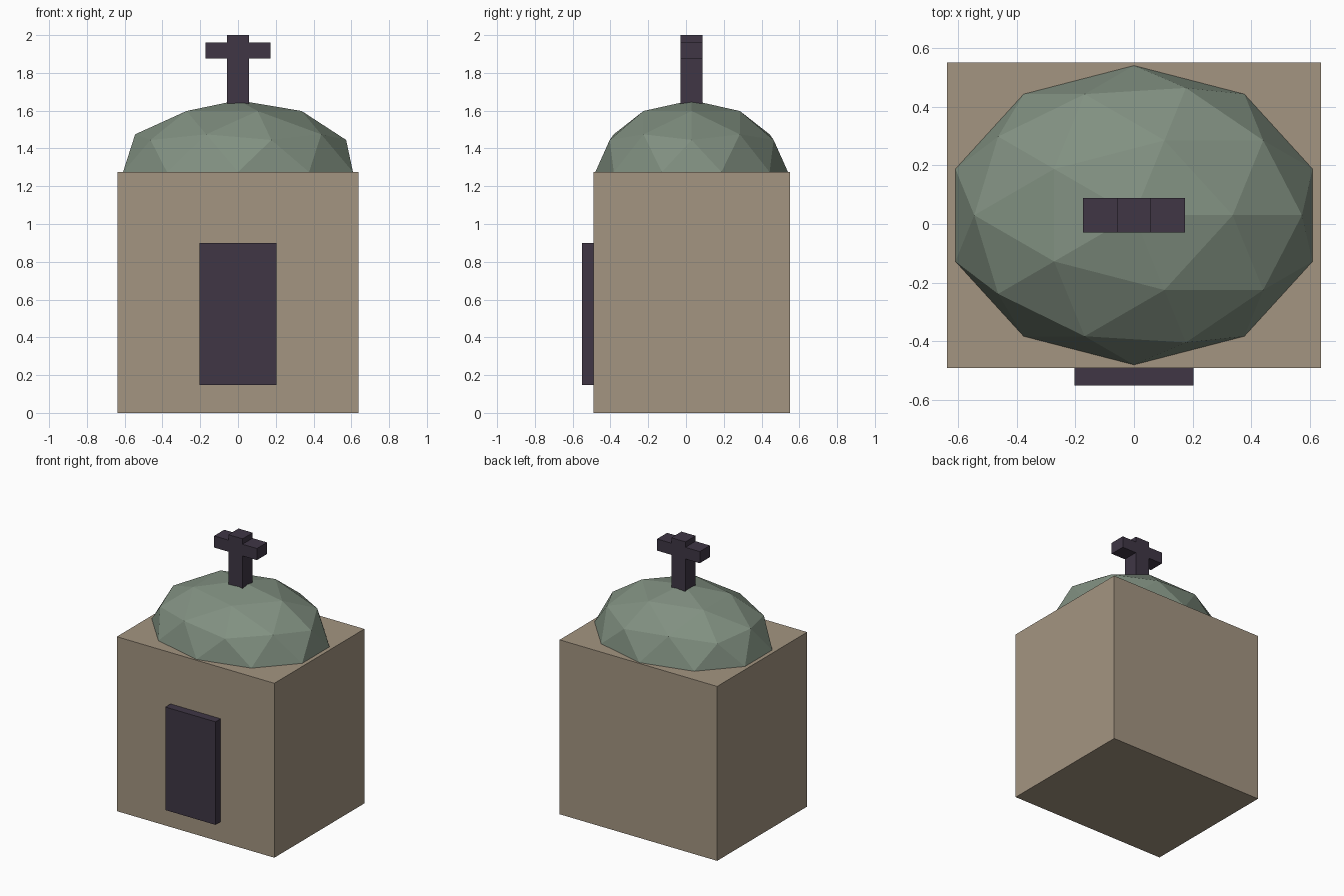
import bpy, bmesh
from mathutils import Matrix

if "Cube" in bpy.data.objects:
    bpy.data.objects.remove(bpy.data.objects["Cube"])


def material(name, color):
    m = bpy.data.materials.new(name)
    m.diffuse_color = (*color, 1)
    m.use_nodes = True
    m.node_tree.nodes["Principled BSDF"].inputs["Base Color"].default_value = m.diffuse_color
    return m


def add_object(name, bm, mat):
    bmesh.ops.recalc_face_normals(bm, faces=bm.faces)
    mesh = bpy.data.meshes.new(name)
    bm.to_mesh(mesh)
    bm.free()
    mesh.materials.append(mat)
    obj = bpy.data.objects.new(name, mesh)
    bpy.context.collection.objects.link(obj)
    return obj


def box(name, lo, hi, mat):
    bm = bmesh.new()
    bmesh.ops.create_cube(bm, size=1)
    for v in bm.verts:
        v.co = [a + (c + 0.5) * (b - a) for a, b, c in zip(lo, hi, v.co)]
    return add_object(name, bm, mat)


stone = material("stone", (0.37, 0.30, 0.22))
copper = material("weathered_copper", (0.22, 0.28, 0.22))
dark = material("dark_wood", (0.05, 0.037, 0.06))

# Square building and door slab
box("building", (-0.637, -0.49, 0), (0.637, 0.55, 1.275), stone)
box("door", (-0.203, -0.55, 0.147), (0.203, -0.49, 0.9), dark)

# Faceted dome: upper half of a stretched icosphere
bm = bmesh.new()
bmesh.ops.create_icosphere(bm, subdivisions=2, radius=1)
bmesh.ops.delete(bm, geom=[v for v in bm.verts if v.co.z < -0.01], context='VERTS')
bmesh.ops.transform(bm, verts=bm.verts, matrix=Matrix.Translation((0, 0.03, 1.275))
                    @ Matrix.Diagonal((0.64, 0.51, 0.38, 1)))
add_object("dome", bm, copper)

# Roof cross: mirrored outline extruded in depth
half = [(0.057, 1.6), (0.057, 1.875), (0.173, 1.875), (0.173, 1.96), (0.057, 1.96), (0.057, 2.0)]
outline = half + [(-x, z) for x, z in reversed(half)]
bm = bmesh.new()
face = bm.faces.new([bm.verts.new((x, -0.029, z)) for x, z in outline])
ext = bmesh.ops.extrude_face_region(bm, geom=[face])
bmesh.ops.translate(bm, vec=(0, 0.117, 0),
                    verts=[g for g in ext["geom"] if isinstance(g, bmesh.types.BMVert)])
add_object("roof_cross", bm, dark)
